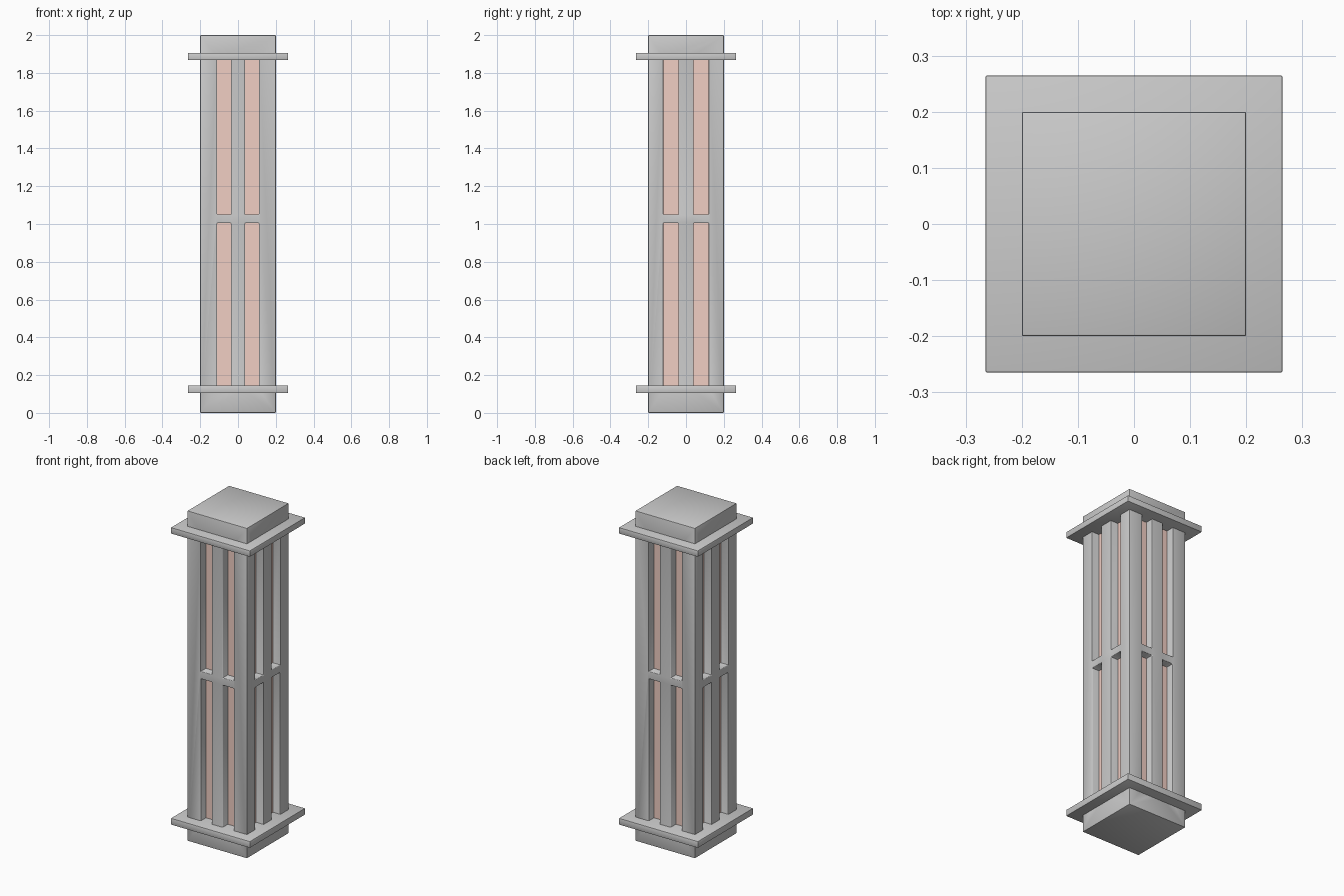
import bpy, bmesh
from math import radians
from mathutils import Matrix

if "Cube" in bpy.data.objects:
    bpy.data.objects.remove(bpy.data.objects["Cube"])


def add_box(bm, lo, hi, rot=0.0):
    """Add a box between two corners, turned about z."""
    ctr = [(a + b) / 2 for a, b in zip(lo, hi)]
    size = [b - a for a, b in zip(lo, hi)]
    m = (Matrix.Rotation(rot, 4, 'Z') @ Matrix.Translation(ctr)
         @ Matrix.Diagonal((*size, 1)))
    bmesh.ops.create_cube(bm, size=1, matrix=m)


def make(name, bm):
    me = bpy.data.meshes.new(name)
    bm.to_mesh(me)
    bm.free()
    ob = bpy.data.objects.new(name, me)
    bpy.context.collection.objects.link(ob)
    return ob


def block(name, half, z0, z1):
    bm = bmesh.new()
    add_box(bm, (-half, -half, z0), (half, half, z1))
    return make(name, bm)


def finish(ob, width):
    """Soften the edges, bake the modifiers and smooth by angle."""
    mod = ob.modifiers.new("soft_edges", 'BEVEL')
    mod.width, mod.segments = width, 2
    mod.limit_method = 'ANGLE'
    bpy.ops.object.select_all(action='DESELECT')
    ob.select_set(True)
    bpy.context.view_layer.objects.active = ob
    for m in list(ob.modifiers):
        bpy.ops.object.modifier_apply(modifier=m.name)
    bpy.ops.object.shade_smooth_by_angle(angle=radians(35))


# Window openings: two columns by two rows on each of the four sides
bm = bmesh.new()
for side in range(4):
    inner, outer = (0.037, 0.11) if side % 2 == 0 else (0.04, 0.12)
    for x0, x1 in ((-outer, -inner), (inner, outer)):
        for z0, z1 in ((0.125, 1.005), (1.05, 1.885)):
            add_box(bm, (x0, -0.25, z0), (x1, -0.14, z1), side * radians(90))
cutter = make("window_cutter", bm)
cutter.hide_render = True

# Square shaft, including the stubs above and below the collars
shaft = block("pillar_shaft", 0.2, 0, 2)
cut = shaft.modifiers.new("windows", 'BOOLEAN')
cut.operation, cut.solver, cut.object = 'DIFFERENCE', 'EXACT', cutter
finish(shaft, 0.004)
bpy.data.objects.remove(cutter)

# Collars
finish(block("lower_collar", 0.265, 0.105, 0.145), 0.004)
finish(block("upper_collar", 0.265, 1.868, 1.906), 0.004)

# Pale pink lamp core behind the openings
core = block("lamp_core", 0.15, 0.11, 1.9)
pink = bpy.data.materials.new("pale_pink")
pink.diffuse_color = (0.88, 0.62, 0.55, 1)
pink.use_nodes = True
pink.node_tree.nodes["Principled BSDF"].inputs["Base Color"].default_value = pink.diffuse_color
core.data.materials.append(pink)
